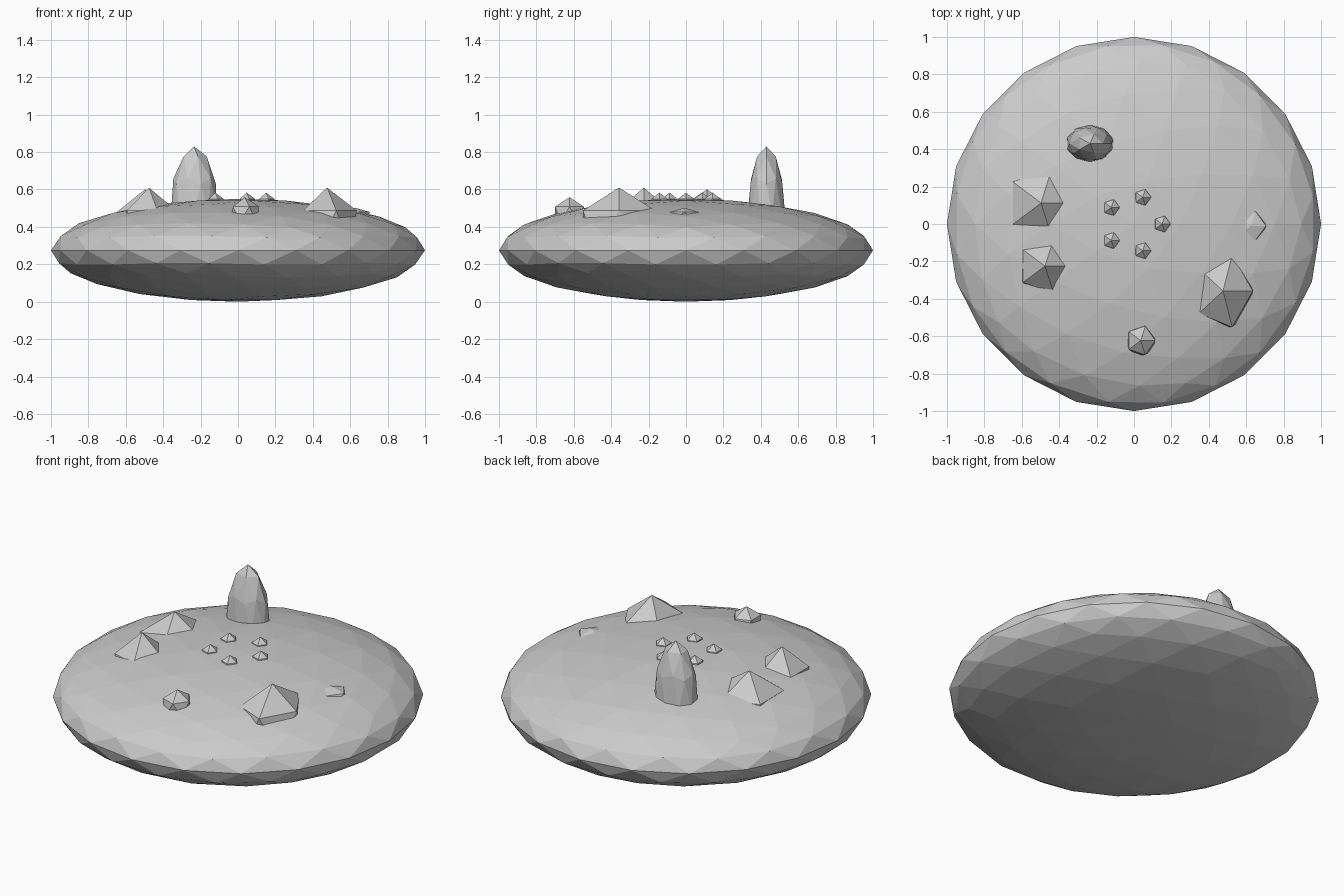
import bpy
import math

if "Cube" in bpy.data.objects:
    bpy.data.objects.remove(bpy.data.objects["Cube"])

grey = bpy.data.materials.new("plain grey")
grey.diffuse_color = (0.6, 0.6, 0.6, 1.0)
grey.use_nodes = True
grey.node_tree.nodes["Principled BSDF"].inputs["Base Color"].default_value = grey.diffuse_color


def ico(name, subdivisions, centre, radii):
    """Flat-shaded icosphere stretched to the given radii."""
    bpy.ops.mesh.primitive_ico_sphere_add(subdivisions=subdivisions, radius=1)
    ob = bpy.context.object
    ob.name = name
    for v in ob.data.vertices:
        v.co = [v.co[i] * radii[i] for i in range(3)]
    ob.location = centre
    ob.data.materials.append(grey)
    return ob


# Lens-shaped ground mound
ico("ground_mound", 3, (0, 0, 0.275), (1, 1, 0.275))

# Tall rounded standing stone
ico("standing_stone", 2, (-0.235, 0.43, 0.47), (0.13, 0.10, 0.36))

# Half-buried rocks, each a stretched icosahedron
rocks = [
    ("front_right_rock", (0.476, -0.358, 0.388), (0.178, 0.227, 0.222)),
    ("left_back_rock", (-0.497, 0.112, 0.383), (0.207, 0.215, 0.217)),
    ("left_front_rock", (-0.476, -0.225, 0.388), (0.163, 0.167, 0.222)),
    ("front_rock", (0.036, -0.623, 0.467), (0.087, 0.09, 0.092)),
    ("sunken_right_rock", (0.625, -0.01, 0.462), (0.09, 0.09, 0.04)),
]
for name, centre, radii in rocks:
    ico(name, 1, centre, radii)

# Ring of five pebbles around the middle
for i in range(5):
    a = math.tau * i / 5
    ico(f"ring_pebble_{i + 1}", 1,
        (0.15 * math.cos(a), 0.15 * math.sin(a), 0.523), (0.05, 0.05, 0.06))
